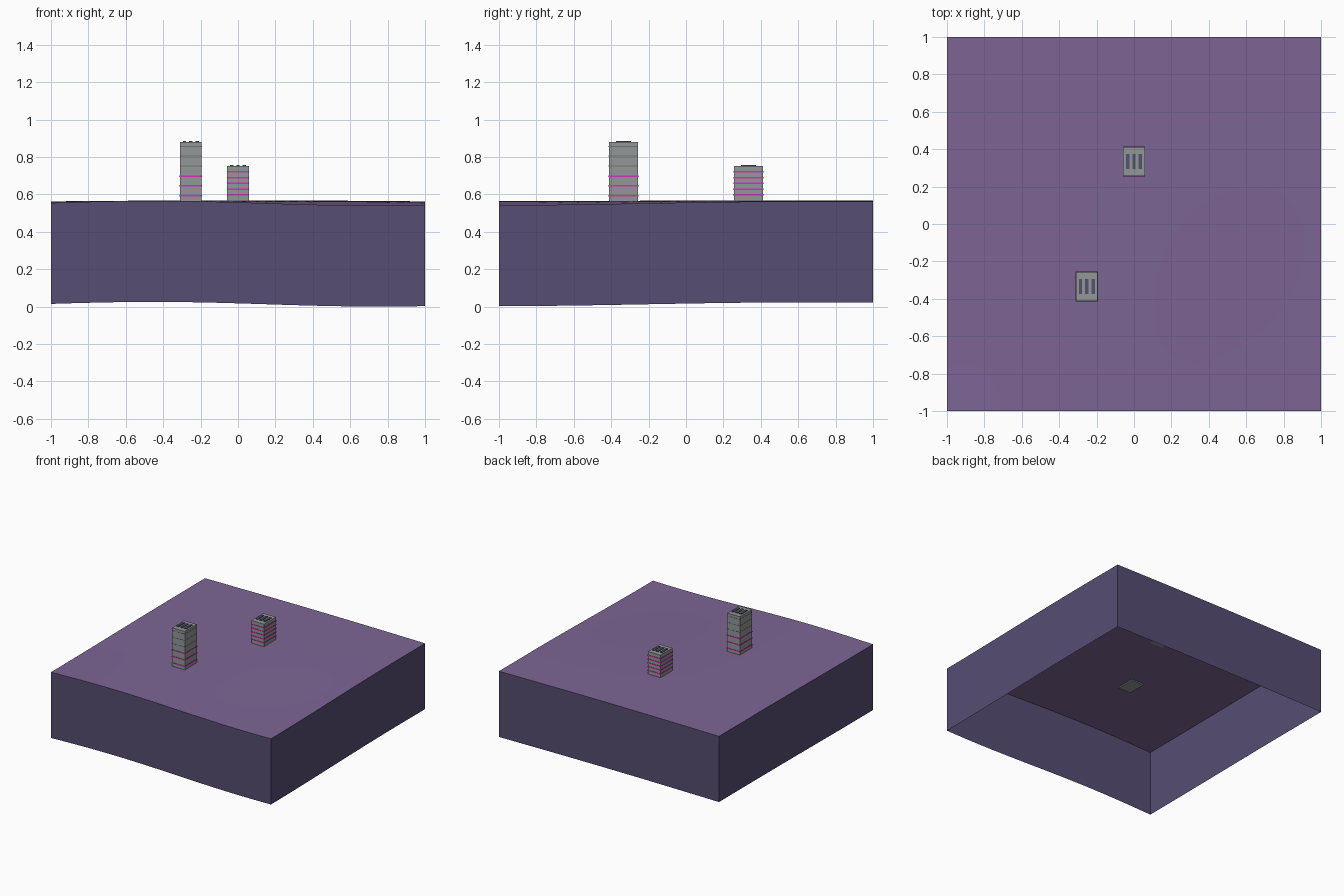
import bpy, bmesh, math
from mathutils import Matrix

cube = bpy.data.objects.get("Cube")
if cube:
    bpy.data.objects.remove(cube, do_unlink=True)


def material(name, rgb):
    linear = [(c / 255 / 12.92) if c < 11 else ((c / 255 + 0.055) / 1.055) ** 2.4 for c in rgb]
    mat = bpy.data.materials.new(name)
    mat.use_nodes = True
    mat.diffuse_color = (*linear, 1)
    mat.node_tree.nodes["Principled BSDF"].inputs["Base Color"].default_value = (*linear, 1)
    return mat


PURPLE = material("ground purple", (125, 101, 149))
SLATE = material("earth slate", (86, 77, 114))
GREY = material("concrete grey", (147, 151, 151))
DARK_GREY = material("unlit grey", (112, 116, 116))
MAGENTA = material("light magenta", (214, 48, 186))
VENT = material("vent slate", (82, 82, 112))


def finish(bm, name, mats):
    mesh = bpy.data.meshes.new(name)
    bm.to_mesh(mesh)
    bm.free()
    for mat in mats:
        mesh.materials.append(mat)
    obj = bpy.data.objects.new(name, mesh)
    bpy.context.collection.objects.link(obj)
    return obj


def box(name, center, size, mat):
    bm = bmesh.new()
    bmesh.ops.create_cube(bm, size=1, matrix=Matrix.Translation(center) @ Matrix.Diagonal((*size, 1)))
    return finish(bm, name, [mat])


# Gentle rolling height: wavy at the front, almost level at the back
def ground_height(x, y):
    front = 0.5525 - 0.0125 * math.sin(2.6 * (x - 0.15))
    back = 0.562 + 0.006 * math.cos(1.5 * x)
    t = min(max((y + 1) / 1.6, 0), 1)
    t = t * t * (3 - 2 * t)
    return front * (1 - t) + back * t


# Ground sheet with a skirt of constant depth hanging from its rim, open below
SKIRT = 0.54
bm = bmesh.new()
bmesh.ops.create_grid(bm, x_segments=32, y_segments=32, size=1)
for v in bm.verts:
    v.co.z = ground_height(v.co.x, v.co.y)
rim = [e for e in bm.edges if e.is_boundary]
skirt = bmesh.ops.extrude_edge_only(bm, edges=rim)["geom"]
for item in skirt:
    if isinstance(item, bmesh.types.BMVert):
        item.co.z -= SKIRT
    elif isinstance(item, bmesh.types.BMFace):
        item.material_index = 1
bmesh.ops.recalc_face_normals(bm, faces=bm.faces)
if sum(f.normal.z for f in bm.faces) < 0:
    bmesh.ops.reverse_faces(bm, faces=bm.faces)
ground = finish(bm, "ground", [PURPLE, SLATE])
bpy.ops.object.select_all(action="DESELECT")
ground.select_set(True)
bpy.context.view_layer.objects.active = ground
bpy.ops.object.shade_smooth_by_angle(angle=math.radians(30))

WIDTH, DEPTH = 0.115, 0.156


# Tower block with floor bands and three roof vents
def tower(name, x, y, base, top, first, step, lit, floors):
    box(name + "_block", (x, y, (base + top) / 2), (WIDTH, DEPTH, top - base), GREY)
    for i in range(floors):
        size = (WIDTH + 0.005, DEPTH + 0.005, 0.008) if i < lit else (WIDTH + 0.002, DEPTH + 0.002, 0.005)
        box(f"{name}_band_{i + 1}", (x, y, first + i * step), size, MAGENTA if i < lit else DARK_GREY)
    for i in (-1, 0, 1):
        box(f"{name}_roof_vent_{i + 2}", (x + i * 0.034, y, top + 0.002), (0.018, 0.08, 0.008), VENT)


tower("tall_tower", -0.252, -0.335, 0.556, 0.88, 0.592, 0.053, 3, 6)
tower("short_tower", 0.0, 0.334, 0.562, 0.752, 0.597, 0.031, 5, 5)
